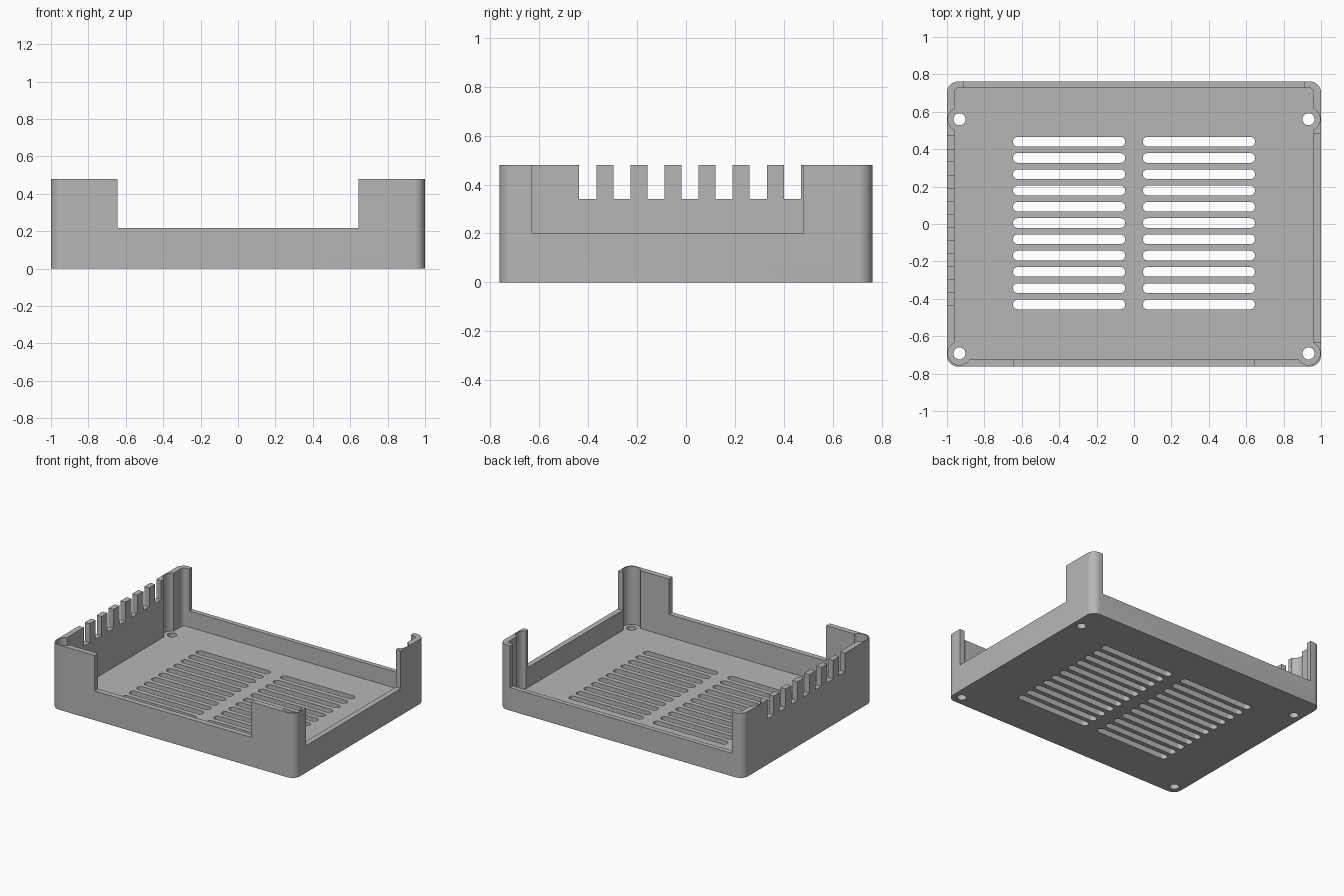
import bpy
import bmesh
from math import cos, sin, pi, radians

cube = bpy.data.objects.get("Cube")
if cube:
    bpy.data.objects.remove(cube, do_unlink=True)

HALF_X, HALF_Y, TOP = 1.0, 0.7625, 0.48
FLOOR = 0.05

grey = bpy.data.materials.new("plain grey")
grey.use_nodes = True
grey.diffuse_color = (0.47, 0.47, 0.47, 1)
grey.node_tree.nodes["Principled BSDF"].inputs["Base Color"].default_value = (0.47, 0.47, 0.47, 1)


def add_prism(bm, points, z0, z1):
    """Extrude a counter-clockwise outline from z0 to z1."""
    face = bm.faces.new([bm.verts.new((x, y, z0)) for x, y in points])
    grown = bmesh.ops.extrude_face_region(bm, geom=[face], use_keep_orig=True)
    verts = [g for g in grown["geom"] if isinstance(g, bmesh.types.BMVert)]
    bmesh.ops.translate(bm, verts=verts, vec=(0, 0, z1 - z0))


def rounded(x0, x1, y0, y1, r, steps=8):
    """Outline of a rectangle with round corners."""
    centres = [(x1 - r, y1 - r), (x0 + r, y1 - r), (x0 + r, y0 + r), (x1 - r, y0 + r)]
    return [(cx + r * cos((q + i / steps) * pi / 2), cy + r * sin((q + i / steps) * pi / 2))
            for q, (cx, cy) in enumerate(centres) for i in range(steps + 1)]


def circle(cx, cy, r, n=32):
    return [(cx + r * cos(2 * pi * i / n), cy + r * sin(2 * pi * i / n)) for i in range(n)]


def box(x0, x1, y0, y1):
    return [(x0, y0), (x1, y0), (x1, y1), (x0, y1)]


def make_object(name, prisms):
    bm = bmesh.new()
    for points, z0, z1 in prisms:
        add_prism(bm, points, z0, z1)
    bmesh.ops.remove_doubles(bm, verts=bm.verts, dist=1e-5)
    bmesh.ops.recalc_face_normals(bm, faces=bm.faces)
    mesh = bpy.data.meshes.new(name)
    bm.to_mesh(mesh)
    bm.free()
    mesh.materials.append(grey)
    obj = bpy.data.objects.new(name, mesh)
    bpy.context.collection.objects.link(obj)
    return obj


def cut(obj, name, prisms):
    """Subtract the prisms and bake the result."""
    cutter = make_object(name, prisms)
    cutter.hide_render = True
    mod = obj.modifiers.new(name, "BOOLEAN")
    mod.operation, mod.solver, mod.object = "DIFFERENCE", "EXACT", cutter
    bpy.context.view_layer.update()
    graph = bpy.context.evaluated_depsgraph_get()
    baked = bpy.data.meshes.new_from_object(obj.evaluated_get(graph))
    obj.modifiers.clear()
    obj.data = baked
    bpy.data.objects.remove(cutter, do_unlink=True)


# Case body with round upright corners
case = make_object("case_tray", [(rounded(-HALF_X, HALF_X, -HALF_Y, HALF_Y, 0.06), 0, TOP)])

# Inner cavity
cut(case, "cavity", [(rounded(-0.96, 0.96, -0.722, 0.728, 0.025), FLOOR, 1)])

# Round pockets in the walls around the screw holes
screws = [(x, y) for x in (-0.933, 0.933) for y in (-0.692, 0.56)]
cut(case, "screw_pockets", [(circle(x, y, 0.062), FLOOR, 1) for x, y in screws])

# Screw holes and two columns of vent slots through the floor
through = [(circle(x, y, 0.032), -0.1, 0.2) for x, y in screws]
for row in range(11):
    y = 0.005 + (row - 5) * 0.087
    for x0 in (-0.647, 0.047):
        through.append((rounded(x0, x0 + 0.6, y - 0.026, y + 0.026, 0.0259), -0.1, 0.2))
cut(case, "floor_openings", through)

# Wide openings in the front, back and one side wall
openings = [
    (box(-0.645, 0.645, -0.9, -0.6), 0.217, 1),
    (box(-0.91, 0.91, 0.65, 0.9), 0.17, 1),
    (box(0.9, 1.1, -0.63, 0.48), 0.2, 1),
]
# Row of notches in the other side wall
for i in range(7):
    y = -0.402 + i * 0.1395
    openings.append((box(-1.1, -0.9, y - 0.035, y + 0.035), 0.34, 1))
cut(case, "wall_openings", openings)

# Smooth the round corners, keep edges crisp
for other in bpy.context.selected_objects:
    other.select_set(False)
case.select_set(True)
bpy.context.view_layer.objects.active = case
bpy.ops.object.shade_smooth_by_angle(angle=radians(30))
